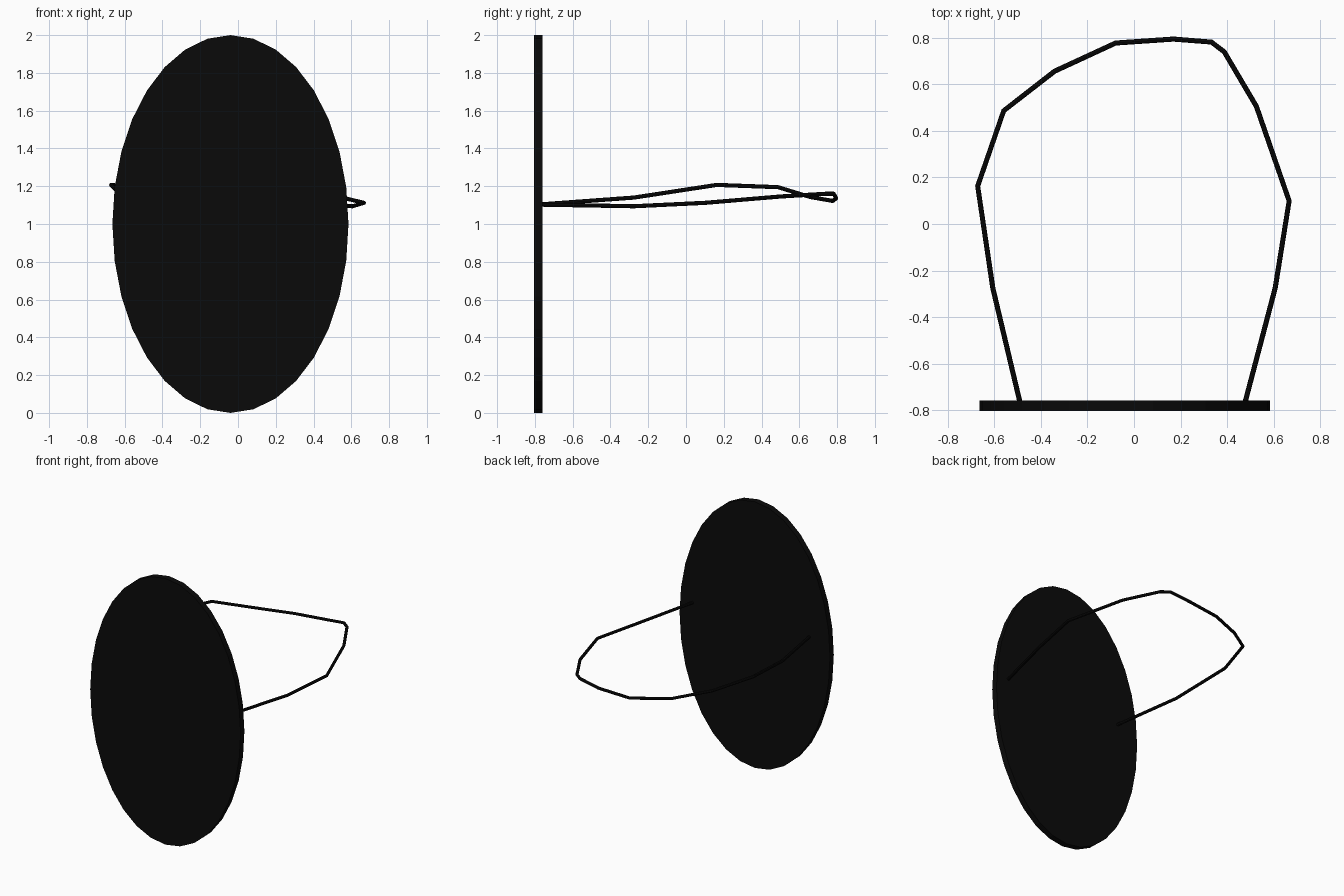
import bpy
from math import pi

if "Cube" in bpy.data.objects:
    bpy.data.objects.remove(bpy.data.objects["Cube"])

black = bpy.data.materials.new("black")
black.diffuse_color = (0.003, 0.003, 0.003, 1)
black.use_nodes = True
black.node_tree.nodes["Principled BSDF"].inputs["Base Color"].default_value = black.diffuse_color

# Flat oval patch, standing upright and facing the front
bpy.ops.mesh.primitive_cylinder_add(vertices=32, radius=1, depth=0.045,
                                    location=(-0.04, -0.782, 1.0), rotation=(pi / 2, 0, 0))
patch = bpy.context.object
patch.name = "eye_patch"
patch.scale = (0.625, 1.0, 1.0)
bpy.ops.object.transform_apply(location=False, rotation=True, scale=True)
patch.data.materials.append(black)

# Thin cord looping from one side of the patch around the back to the other
path = [(-0.487, -0.78, 1.103), (-0.607, -0.275, 1.14), (-0.672, 0.163, 1.207),
        (-0.56, 0.487, 1.195), (-0.341, 0.657, 1.143), (-0.079, 0.778, 1.122),
        (0.17, 0.795, 1.137), (0.333, 0.782, 1.16), (0.388, 0.74, 1.16),
        (0.526, 0.506, 1.146), (0.667, 0.099, 1.112), (0.607, -0.275, 1.094),
        (0.47, -0.795, 1.103)]
curve = bpy.data.curves.new("strap", 'CURVE')
curve.dimensions = '3D'
curve.bevel_depth = 0.011
curve.bevel_resolution = 2
curve.use_fill_caps = True
spline = curve.splines.new('POLY')
spline.points.add(len(path) - 1)
for point, co in zip(spline.points, path):
    point.co = (*co, 1)
spline.use_smooth = False
strap = bpy.data.objects.new("strap", curve)
bpy.context.collection.objects.link(strap)
bpy.ops.object.select_all(action='DESELECT')
strap.select_set(True)
bpy.context.view_layer.objects.active = strap
bpy.ops.object.convert(target='MESH')
strap = bpy.context.object
strap.data.materials.clear()
strap.data.materials.append(black)
